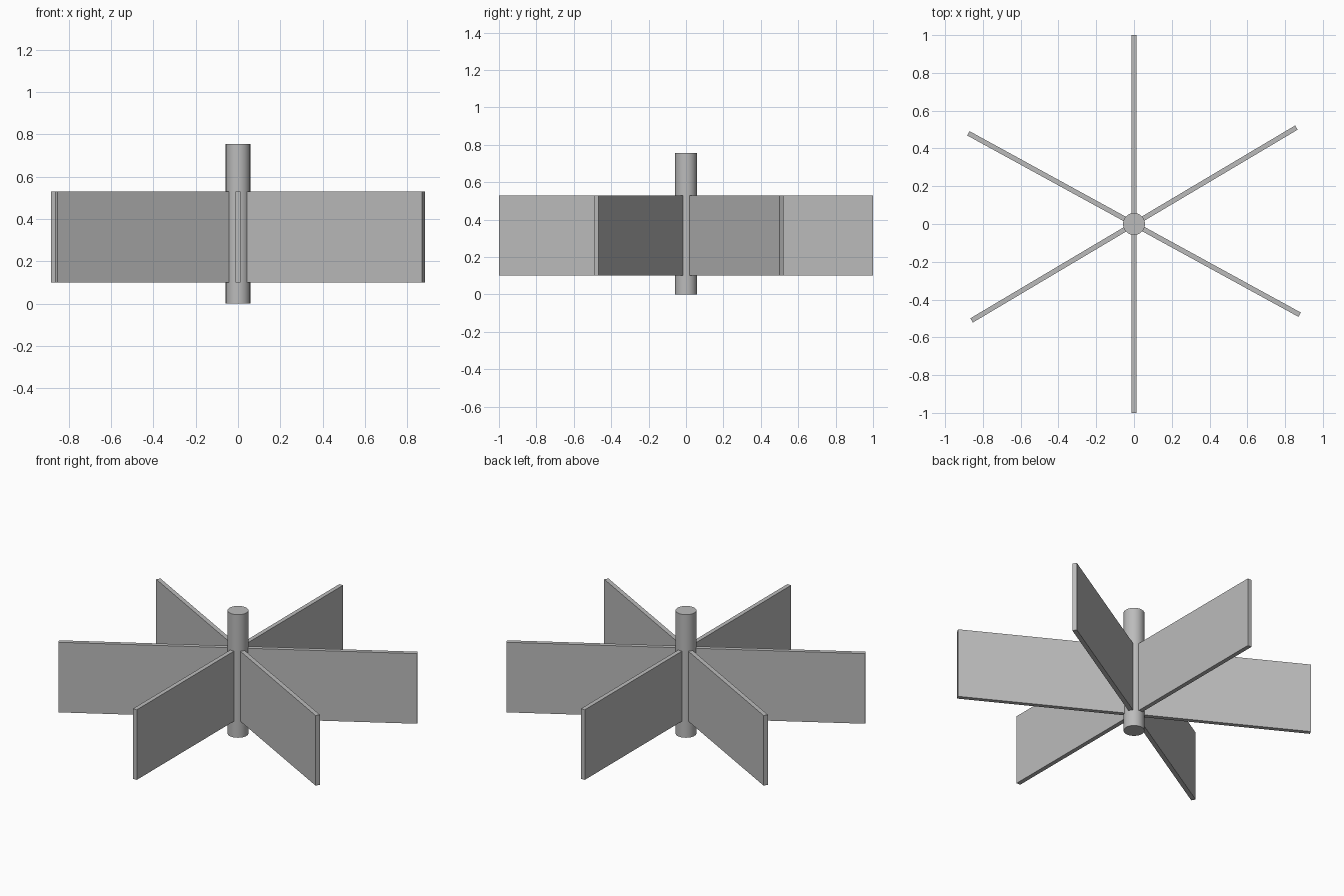
import bpy
import math

cube = bpy.data.objects.get("Cube")
if cube:
    bpy.data.objects.remove(cube, do_unlink=True)

# Plain grey metal for every part
grey = bpy.data.materials.new("grey metal")
grey.use_nodes = True
grey.diffuse_color = (0.5, 0.5, 0.5, 1)
grey.node_tree.nodes["Principled BSDF"].inputs["Base Color"].default_value = (0.5, 0.5, 0.5, 1)

SHAFT_RADIUS, SHAFT_HEIGHT = 0.058, 0.755
BLADE_BOTTOM, BLADE_TOP = 0.1, 0.53
BLADE_THICKNESS = 0.026


def finish(name):
    obj = bpy.context.object
    obj.name = name
    obj.data.materials.append(grey)
    return obj


# Central shaft
bpy.ops.mesh.primitive_cylinder_add(vertices=32, radius=SHAFT_RADIUS, depth=SHAFT_HEIGHT,
                                    location=(0, 0, SHAFT_HEIGHT / 2))
finish("shaft")
bpy.ops.object.shade_smooth_by_angle(angle=math.radians(30))

# Three full-width plates crossing at the shaft make six paddles
for name, angle in (("front_back_paddle", 90),
                    ("rising_paddle", 30.7),
                    ("falling_paddle", -28.7)):
    bpy.ops.mesh.primitive_cube_add(size=1, location=(0, 0, (BLADE_BOTTOM + BLADE_TOP) / 2),
                                    rotation=(0, 0, math.radians(angle)))
    paddle = finish(name)
    paddle.scale = (2, BLADE_THICKNESS, BLADE_TOP - BLADE_BOTTOM)
